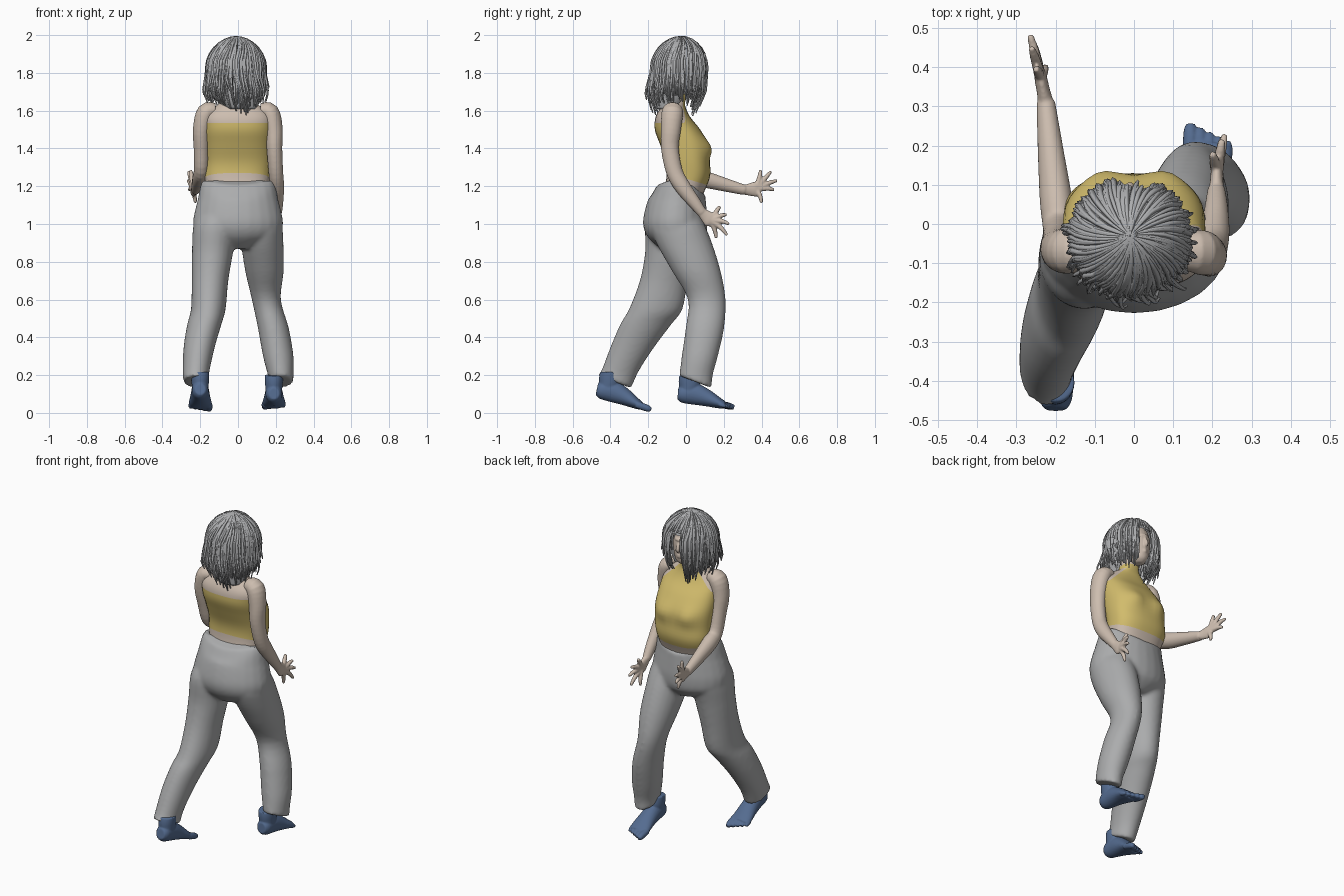
import bpy, bmesh, math, random
from mathutils import Vector, Matrix

random.seed(4)
cube = bpy.data.objects.get("Cube")
if cube:
    bpy.data.objects.remove(cube)


def material(name, r, g, b):
    m = bpy.data.materials.new(name)
    m.use_nodes = True
    m.diffuse_color = (r, g, b, 1)
    m.node_tree.nodes["Principled BSDF"].inputs["Base Color"].default_value = (r, g, b, 1)
    return m


SKIN = material("skin", .61, .51, .43)
YELLOW = material("yellow_cloth", .64, .5, .15)
GREY = material("grey_cloth", .41, .415, .42)
HAIR = material("grey_hair", .42, .425, .435)
BLUE = material("blue_feet", .09, .15, .28)


def spline(rings, steps=4):
    """Catmull-Rom interpolation of ring tuples."""
    rows = [list(r) + [0] * (6 - len(r)) for r in rings]
    out = []
    for i in range(len(rows) - 1):
        quad = rows[max(i - 1, 0)], rows[i], rows[i + 1], rows[min(i + 2, len(rows) - 1)]
        for s in range(steps):
            t = s / steps
            out.append([.5 * (2 * b + (c - a) * t + (2 * a - 5 * b + 4 * c - d) * t * t
                              + (3 * b - a - 3 * c + d) * t ** 3) for a, b, c, d in zip(*quad)])
    return out + [rows[-1]]


def power(value, exponent):
    return math.copysign(abs(value) ** exponent, value)


def loft(bm, rings, flat=False, n=24, matrix=None, box=1):
    """Skin rings (x, y, z, side radius, other radius, tilt); flat rings stay level, box < 1 squares them."""
    rows = spline(rings)
    centres = [Vector(r[:3]) for r in rows]
    side, loops, made = Vector((1, 0, 0)), [], []
    for i, r in enumerate(rows):
        d = (centres[min(i + 1, len(rows) - 1)] - centres[max(i - 1, 0)]).normalized()
        if flat:
            d = Vector((0, 0, 1))
        if abs(d.dot(side)) > .95:
            side = Vector((0, 1, 0))
        side = (side - d * side.dot(d)).normalized()
        up = d.cross(side)
        loop = []
        for k in range(n):
            a = math.tau * k / n
            off = side * r[3] * power(math.cos(a), box) + up * r[4] * power(math.sin(a), box)
            off.z -= r[5] * off.y
            loop.append(bm.verts.new(centres[i] + off))
        loops.append(loop)
        made += loop
    for a, b in zip(loops, loops[1:]):
        for k in range(n):
            bm.faces.new((a[k], a[(k + 1) % n], b[(k + 1) % n], b[k]))
    bm.faces.new(loops[0][::-1])
    bm.faces.new(loops[-1])
    if matrix:
        bmesh.ops.transform(bm, matrix=matrix, verts=made)


def tube(bm, points, squash=1, **kw):
    loft(bm, [(x, y, z, r, r * squash) for x, y, z, r in points], **kw)


def finish(bm, name, mats, voxel=0, smooth=4):
    bmesh.ops.recalc_face_normals(bm, faces=bm.faces)
    mesh = bpy.data.meshes.new(name)
    bm.to_mesh(mesh)
    bm.free()
    ob = bpy.data.objects.new(name, mesh)
    bpy.context.collection.objects.link(ob)
    for m in mats:
        mesh.materials.append(m)
    mesh.shade_smooth()
    if voxel:
        # Fuse overlapping volumes into one skin
        re = ob.modifiers.new("fuse", 'REMESH')
        re.mode, re.voxel_size, re.use_smooth_shade = 'VOXEL', voxel, True
        sm = ob.modifiers.new("soften", 'SMOOTH')
        sm.factor, sm.iterations = .5, smooth


# Torso with cropped halter top
bm = bmesh.new()
loft(bm, [(0, -.03, 1.05, .15, .1), (0, -.015, 1.15, .158, .105), (-.005, .012, 1.25, .174, .115),
          (0, .01, 1.33, .178, .116), (0, -.01, 1.42, .182, .127), (0, -.045, 1.5, .182, .12),
          (0, -.07, 1.57, .172, .09), (0, -.065, 1.63, .11, .06), (0, -.05, 1.67, .057, .052),
          (0, -.03, 1.75, .05, .05)], flat=True, n=40, box=.8)
for v in bm.verts:
    if v.co.y > 0:
        bust = ((abs(v.co.x) - .085) / .055) ** 2 + ((v.co.z - 1.4) / .05) ** 2
        v.co.y += .02 * math.exp(-bust)
HEM, NECKLINE, SLOPE = Vector((0, .3, 1)), 1.535, 1
cuts = [((0, 0, 1.24), HEM), ((0, 0, NECKLINE), (0, 0, 1)), ((0, -.05, 0), (0, 1, 0)),
        ((0, 0, 1.66), (0, 0, 1)), ((0, 0, 1.69), (0, 0, 1)),
        ((.17, 0, NECKLINE), (SLOPE, 0, 1)), ((-.17, 0, NECKLINE), (-SLOPE, 0, 1))]
for point, normal in cuts:
    bmesh.ops.bisect_plane(bm, geom=bm.verts[:] + bm.edges[:] + bm.faces[:],
                           plane_co=point, plane_no=normal, dist=.0001)
for f in bm.faces:
    c = f.calc_center_median()
    bib = c.y > -.05 and abs(c.x) < .17 - SLOPE * (c.z - NECKLINE)
    collar = 1.66 < c.z < 1.69
    if HEM.dot(c) > 1.24 and (c.z < NECKLINE or (bib and c.z < 1.69) or collar):
        f.material_index = 1
finish(bm, "torso_and_top", [SKIN, YELLOW])

# Trousers: pelvis, forward leg, trailing leg
bm = bmesh.new()
loft(bm, [(0, -.025, 1.205, .19, .128, .2), (0, -.04, 1.15, .207, .145, .15), (0, -.052, 1.08, .226, .162, .05),
          (0, -.057, 1, .239, .171), (0, -.05, .93, .215, .152), (0, -.045, .87, .09, .09)], flat=True)
for v in bm.verts:
    if v.co.z > 1.13:
        # Waistband dips at the middle and rises at the hips
        v.co.z += (1.4 * v.co.x ** 2 - .025) * min((v.co.z - 1.13) / .05, 1)
loft(bm, [(.1, -.05, 1.1, .08, .1), (.119, -.045, 1, .112, .142), (.128, -.01, .9, .112, .148),
          (.14, .055, .75, .102, .129), (.15, .11, .6, .077, .1), (.187, .1, .45, .082, .102),
          (.213, .073, .3, .081, .096), (.226, .053, .2, .068, .089), (.228, .048, .165, .065, .089, .38)], flat=True)
loft(bm, [(-.1, -.06, 1.1, .08, .1), (-.12, -.072, 1, .114, .142), (-.135, -.09, .85, .109, .127),
          (-.148, -.118, .7, .097, .127), (-.157, -.16, .55, .092, .142), (-.178, -.212, .47, .091, .136),
          (-.205, -.283, .35, .083, .117), (-.222, -.35, .22, .071, .1),
          (-.222, -.38, .165, .067, .09, .38)], flat=True)
finish(bm, "trousers", [GREY], voxel=.01, smooth=9)


# Arms with palms and spread fingers
def arm(name, path, palm, tips):
    bm = bmesh.new()
    tube(bm, path, squash=.88)
    wrist, palm = Vector(path[-1][:3]), Vector(palm)
    loft(bm, [(*wrist, .02, .026), (*wrist.lerp(palm, .5), .017, .034), (*palm, .016, .04),
              (*wrist.lerp(palm, 1.3), .01, .028)])
    for tip in tips:
        tip = Vector(tip)
        bend = palm.lerp(tip, .6) + Vector((0, .004, .006))
        tube(bm, [(*palm, .015), (*bend, .0125), (*tip, .008)], n=10)
    finish(bm, name, [SKIN], voxel=.005, smooth=2)


arm("left_arm",
    [(.12, -.07, 1.6, .045), (.168, -.072, 1.59, .057), (.19, -.08, 1.5, .053), (.193, -.085, 1.4, .047),
     (.2, -.062, 1.28, .044), (.207, -.02, 1.2, .042), (.21, .04, 1.12, .034), (.21, .085, 1.06, .026)],
    (.212, .13, 1.02),
    [(.2, .18, 1.095), (.225, .215, 1.05), (.232, .228, 1), (.225, .218, .94), (.2, .16, .925)])
arm("right_arm",
    [(-.12, -.07, 1.6, .045), (-.168, -.07, 1.59, .057), (-.192, -.065, 1.5, .053), (-.193, -.045, 1.4, .047),
     (-.193, -.01, 1.29, .045), (-.199, .06, 1.25, .047), (-.212, .18, 1.215, .038), (-.225, .31, 1.18, .027)],
    (-.238, .372, 1.185),
    [(-.25, .395, 1.285), (-.262, .45, 1.278), (-.265, .482, 1.23), (-.258, .466, 1.18), (-.225, .4, 1.112)])


# Bare feet
def foot(name, place, pitch, inner):
    bm = bmesh.new()
    m = Matrix.Translation(place) @ Matrix.Rotation(math.radians(pitch), 4, 'X')
    loft(bm, [(0, -.005, .05, .028, .03), (0, .02, .052, .042, .048), (0, .08, .06, .047, .057),
              (0, .15, .048, .053, .045), (0, .21, .032, .061, .03), (0, .245, .024, .057, .021)], matrix=m)
    loft(bm, [(0, .05, .05, .04, .047), (0, .05, .1, .046, .056), (0, .043, .13, .048, .055),
              (0, .037, .155, .048, .05)], matrix=m)
    for i in range(5):
        x, size = inner * (.046 - .024 * i), .019 - .0016 * i
        tube(bm, [(x, .22, .026, size), (x, .275 - .01 * i, .022, size), (x, .3 - .011 * i, .018, size * .65)],
             n=10, matrix=m)
    finish(bm, name, [BLUE], voxel=.005, smooth=2)


foot("left_foot", (.19, -.045, .052), -8, -1)
foot("right_foot", (-.2, -.48, .076), -15, 1)

# Head with nose, lips and brow
bm = bmesh.new()
loft(bm, [(-.01, .03, 1.69, .02, .025), (-.01, .025, 1.715, .05, .055), (-.01, .002, 1.78, .074, .086),
          (-.01, -.015, 1.85, .085, .1), (-.01, -.03, 1.92, .075, .085), (-.01, -.035, 1.965, .04, .045)], flat=True)
tube(bm, [(-.01, .08, 1.84, .008), (-.01, .094, 1.805, .011), (-.01, .094, 1.79, .012), (-.01, .08, 1.78, .01)], n=12)
for z in (1.748, 1.758):
    tube(bm, [(-.035, .07, z, .003), (-.01, .086, z, .007), (.015, .07, z, .003)], n=10)
tube(bm, [(-.06, .06, 1.845, .007), (-.01, .083, 1.85, .01), (.04, .06, 1.845, .007)], n=10)
finish(bm, "head", [SKIN], voxel=.005, smooth=2)

# Hair mass, opened at the face and throat
bm = bmesh.new()
loft(bm, [(0, -.025, 1.975, .03, .03), (-.002, -.025, 1.95, .073, .08), (-.008, -.025, 1.9, .112, .115),
          (-.012, -.027, 1.82, .14, .135), (-.014, -.038, 1.74, .152, .137), (-.005, -.065, 1.67, .125, .107),
          (.02, -.095, 1.61, .08, .065)], flat=True, n=48)
gone = []
for f in bm.faces:
    c = f.calc_center_median()
    face_gap = c.y > .02 and c.z < 1.875 and -.035 < c.x < .06
    if face_gap or (c.y > -.03 and c.z < 1.69):
        gone.append(f)
bmesh.ops.delete(bm, geom=gone, context='FACES')
finish(bm, "hair_mass", [HAIR])

# Loose wavy locks swirling down from the crown
curve = bpy.data.curves.new("hair_locks", 'CURVE')
curve.dimensions, curve.bevel_depth, curve.bevel_resolution = '3D', .0085, 0
LOCKS = 250
for i in range(LOCKS):
    a = math.tau * (i + random.random()) / LOCKS
    front, back = max(math.sin(a), 0), max(-math.sin(a), 0)
    bangs = front > 0 and -.25 < math.cos(a) < .4
    lift = random.uniform(.94, 1.05) + back * random.uniform(0, .07)
    swirl, drift = random.uniform(.2, 1), random.uniform(-.25, .25)
    low = random.uniform(1.86, 1.9) if bangs else random.uniform(1.56, 1.65) + .08 * abs(math.cos(a - .3))
    flare = random.choice((-.08, -.03, .03, .07, .2))
    path = []
    for k in range(13):
        t = k / 12
        if t <= .6:
            phi = math.radians(1 + 89 * t / .6)
            z, reach = 1.82 + .168 * math.cos(phi) * min(lift, 1.03), math.sin(phi) ** 1.15
            s = 0
        else:
            s = (t - .6) / .4
            z, reach = 1.82 + (min(low, 1.8) - 1.82) * s, 1 + flare * s
        if z < low:
            break
        if z < 1.7:
            reach *= 1 - (1.7 - z) * 2.6
        if z < 1.8:
            reach *= 1 - front * (1.8 - z) * 1.3
        b = a + swirl * max(.5 - t, 0) + drift * s * back
        path.append((-.01 + .15 * lift * reach * math.cos(b) + .02 * s * s * back,
                     -.03 + .142 * lift * reach * math.sin(b) - .02 * s * back, z))
    sp = curve.splines.new('POLY')
    sp.points.add(len(path) - 1)
    for k, (p, co) in enumerate(zip(sp.points, path)):
        p.co = (*co, 1)
        p.radius = .2 + .8 * math.sin(math.pi * (k + .4) / (len(path) + .4))
locks = bpy.data.objects.new("hair_locks", curve)
curve.materials.append(HAIR)
bpy.context.collection.objects.link(locks)
